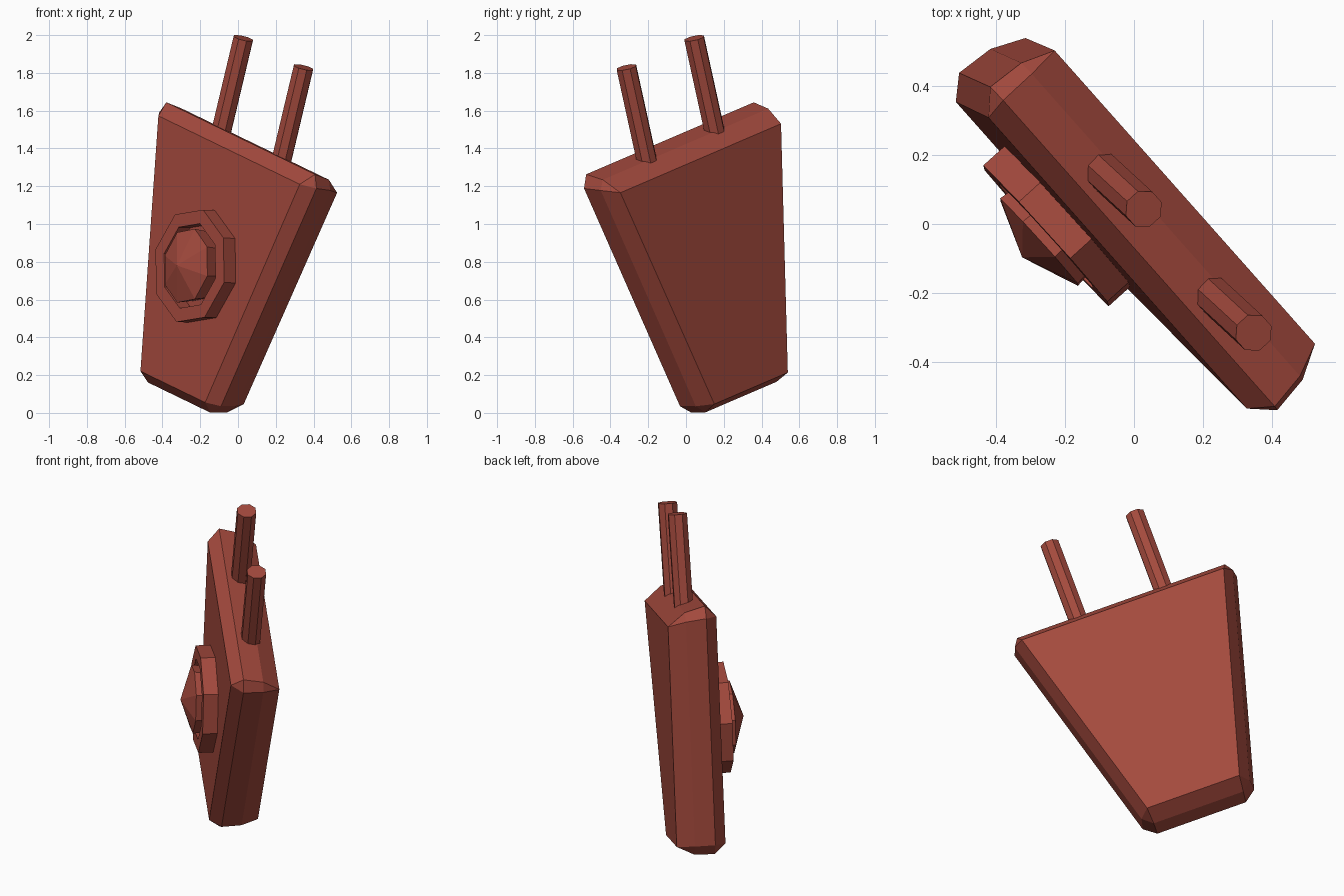
import bpy, bmesh, math
from mathutils import Matrix, Vector

cube = bpy.data.objects.get("Cube")
if cube:
    bpy.data.objects.remove(cube, do_unlink=True)

# One flat colour for the whole plug
red = bpy.data.materials.new("brick_red")
red.use_nodes = True
COLOUR = (0.37, 0.068, 0.047, 1)
red.diffuse_color = COLOUR
red.node_tree.nodes["Principled BSDF"].inputs["Base Color"].default_value = COLOUR

# Tilted local frame: u is width, v is height, n points out of the front
u = Vector((0.632, -0.712, -0.306)).normalized()
v = Vector((0.224, -0.206, 0.953))
v = (v - u * v.dot(u)).normalized()
n = u.cross(v)
FRAME = Matrix((u, v, n)).transposed().to_4x4()
MID_U, MID_V = -0.375, 0.69


def finish(bm, name):
    bmesh.ops.remove_doubles(bm, verts=bm.verts, dist=0.0005)
    bmesh.ops.recalc_face_normals(bm, faces=bm.faces)
    mesh = bpy.data.meshes.new(name)
    bm.to_mesh(mesh)
    bm.free()
    mesh.transform(FRAME)
    mesh.materials.append(red)
    obj = bpy.data.objects.new(name, mesh)
    bpy.context.collection.objects.link(obj)
    return obj


def loft(name, loops, closed=False):
    """Skin equal-length loops of points; cap the ends or join them round."""
    bm = bmesh.new()
    rings = [[bm.verts.new(p) for p in loop] for loop in loops]
    pairs = list(zip(rings, rings[1:]))
    if closed:
        pairs.append((rings[-1], rings[0]))
    for a, b in pairs:
        for i in range(len(a)):
            j = (i + 1) % len(a)
            bm.faces.new((a[i], a[j], b[j], b[i]))
    if not closed:
        bm.faces.new(rings[0])
        bm.faces.new(rings[-1])
    bmesh.ops.dissolve_degenerate(bm, dist=0.0005, edges=bm.edges)
    return finish(bm, name)


def octagon(cu, cv, ru, rv, depth, turn=0.0):
    return [(cu + ru * math.cos(math.tau * i / 8 + turn),
             cv + rv * math.sin(math.tau * i / 8 + turn), depth) for i in range(8)]


def outline(depth, right):
    """Mirror four right-hand points (half width, height) into a full outline."""
    return ([(MID_U + w, h, depth) for w, h in right]
            + [(MID_U - w, h, depth) for w, h in reversed(right)])


# Tapered body with chamfered rim; the flat faces have doubled corners
back = [(0.273, 0.02), (0.273, 0.02), (0.597, 1.30), (0.597, 1.30)]
rear_rim = [(0.265, -0.032), (0.32, 0.02), (0.645, 1.325), (0.615, 1.375)]
front_rim = [(0.262, -0.038), (0.33, 0.02), (0.658, 1.337), (0.623, 1.404)]
front = [(0.271, 0.02), (0.271, 0.02), (0.592, 1.337), (0.592, 1.337)]
loft("body", [outline(-0.122, back), outline(-0.025, rear_rim),
              outline(0.089, front_rim), outline(0.152, front)])

# Two prongs
for side, name in ((-1, "right_prong"), (1, "left_prong")):
    loft(name, [octagon(-0.368 + side * 0.252, 0.008, 0.056, 0.056, h, math.pi / 8)
                for h in (1.3, 1.885)])
    # stand the prong up along the height axis
    mesh = bpy.data.objects[name].data
    swap = Matrix(((1, 0, 0, 0), (0, 0, 1, 0), (0, 1, 0, 0), (0, 0, 0, 1)))
    mesh.transform(FRAME @ swap @ FRAME.inverted())
    mesh.flip_normals()

# Raised octagonal collar on the front
OUT, INN = (0.287, 0.312), (0.215, 0.235)
loft("collar", [octagon(MID_U, MID_V, *r, d) for r, d in
                ((OUT, 0.14), (OUT, 0.235), (INN, 0.235), (INN, 0.14))], closed=True)

# Faceted pointed button inside the collar
loft("button", [octagon(MID_U, MID_V, ru, rv, d) for ru, rv, d in
                ((0.165, 0.19, 0.14), (0.178, 0.205, 0.262), (0.0005, 0.0005, 0.328))])
